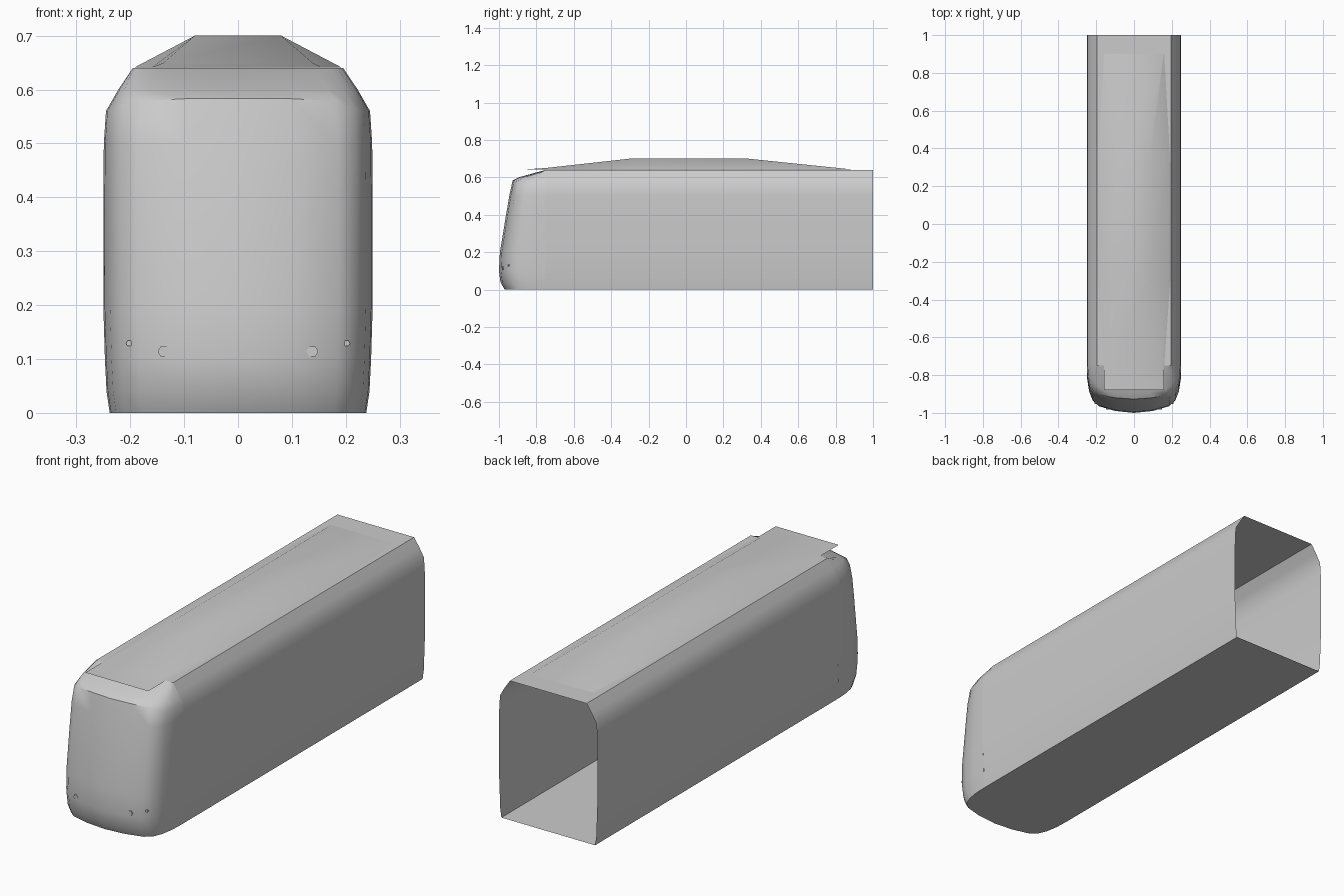
import bpy, bmesh, math
from mathutils import Vector

cube = bpy.data.objects.get("Cube")
if cube:
    bpy.data.objects.remove(cube, do_unlink=True)

grey = bpy.data.materials.new("plain_grey")
grey.use_nodes = True
GREY = (0.6, 0.6, 0.6, 1)
grey.diffuse_color = GREY
grey.node_tree.nodes["Principled BSDF"].inputs["Base Color"].default_value = GREY


def loft(name, rings, closed=False, cap_first=False, angle=35):
    """Skin a list of equal-length point rings into one smooth shell."""
    bm = bmesh.new()
    rows = [[bm.verts.new(p) for p in ring] for ring in rings]
    n = len(rows[0])
    for a, b in zip(rows, rows[1:]):
        for i in range(n if closed else n - 1):
            j = (i + 1) % n
            bm.faces.new((a[i], a[j], b[j], b[i]))
    if cap_first:
        bm.faces.new(rows[0])
    bmesh.ops.recalc_face_normals(bm, faces=bm.faces)
    # Open shells: make the highest face (or first face) point outward
    centre = Vector((0, 0, 0.3))
    score = sum(f.normal.dot(f.calc_center_median() - centre) * f.calc_area() for f in bm.faces)
    if score < 0:
        bmesh.ops.reverse_faces(bm, faces=bm.faces)
    mesh = bpy.data.meshes.new(name)
    bm.to_mesh(mesh)
    bm.free()
    mesh.materials.append(grey)
    obj = bpy.data.objects.new(name, mesh)
    bpy.context.collection.objects.link(obj)
    bpy.ops.object.select_all(action='DESELECT')
    obj.select_set(True)
    bpy.context.view_layer.objects.active = obj
    bpy.ops.object.shade_smooth_by_angle(angle=math.radians(angle))
    return obj


def mirrored(half):
    """Right half of an outline, extended with its mirror image."""
    return half + [(-x, *rest) for x, *rest in reversed(half) if x > 0]


# Long body: side profile swept along y, open at the rear
JOIN = -0.75
profile = mirrored([(0.238, 0), (0.244, 0.04), (0.25, 0.2), (0.25, 0.4),
                    (0.249, 0.5), (0.245, 0.56), (0.222, 0.6), (0.195, 0.64)])
# Reorder so the loop runs up one side and down the other
loft("body_shell", [[(x, y, z) for x, z in profile] for y in (JOIN, 1)], closed=True)

# Rounded nose: horizontal outlines stacked from floor to roof line
outline = mirrored([(1, 0), (0.99, 0.3), (0.95, 0.56), (0.88, 0.74),
                    (0.75, 0.86), (0.4, 0.96), (0, 1)])
levels = [  # height, half width, front y, corner sag
    (0, 0.238, -0.97, 0), (0.04, 0.244, -0.992, 0), (0.1, 0.247, -1, 0),
    (0.2, 0.25, -0.995, 0), (0.4, 0.25, -0.962, 0), (0.5, 0.249, -0.945, 0),
    (0.583, 0.245, -0.927, 0.023), (0.6, 0.222, -0.895, 0), (0.64, 0.195, JOIN, 0)]


def nose_ring(z, width, front, sag):
    return [(width * u, JOIN + (front - JOIN) * v, z - sag * min(1, 4 * max(0, abs(u) - 0.7)))
            for u, v in outline]


nose = loft("nose", [nose_ring(*lv) for lv in levels], cap_first=True, angle=40)

# Raised roof fairing, tapering to a flat lip over the nose
BASE, TOP = 0.641, 0.70
sections = [  # y, base half width, top half width, top height
    (-0.88, 0.16, 0.155, BASE), (JOIN, 0.16, 0.138, 0.65),
    (-0.3, 0.192, 0.08, TOP), (0.33, 0.192, 0.08, TOP), (0.9, 0.16, 0.155, BASE)]
loft("roof_fairing", [[(-b, y, BASE), (-t, y, h), (t, y, h), (b, y, BASE)]
                      for y, b, t, h in sections])

# Small six-sided lamps set on the nose
bpy.context.view_layer.update()
for label, x, z, radius in (("main_lamp", 0.138, 0.114, 0.011),
                            ("marker_lamp", 0.202, 0.129, 0.006)):
    for side, word in ((1, "left"), (-1, "right")):
        hit, spot, normal, _ = nose.ray_cast(Vector((side * x, -2, z)), Vector((0, 1, 0)))
        rings = [[(side * x + r * math.cos(i * math.pi / 3), spot.y + dy,
                   z + r * math.sin(i * math.pi / 3)) for i in range(6)]
                 for r, dy in ((radius, -0.004), (radius, 0.005))]
        loft(f"{word}_{label}", rings, closed=True, cap_first=True)
